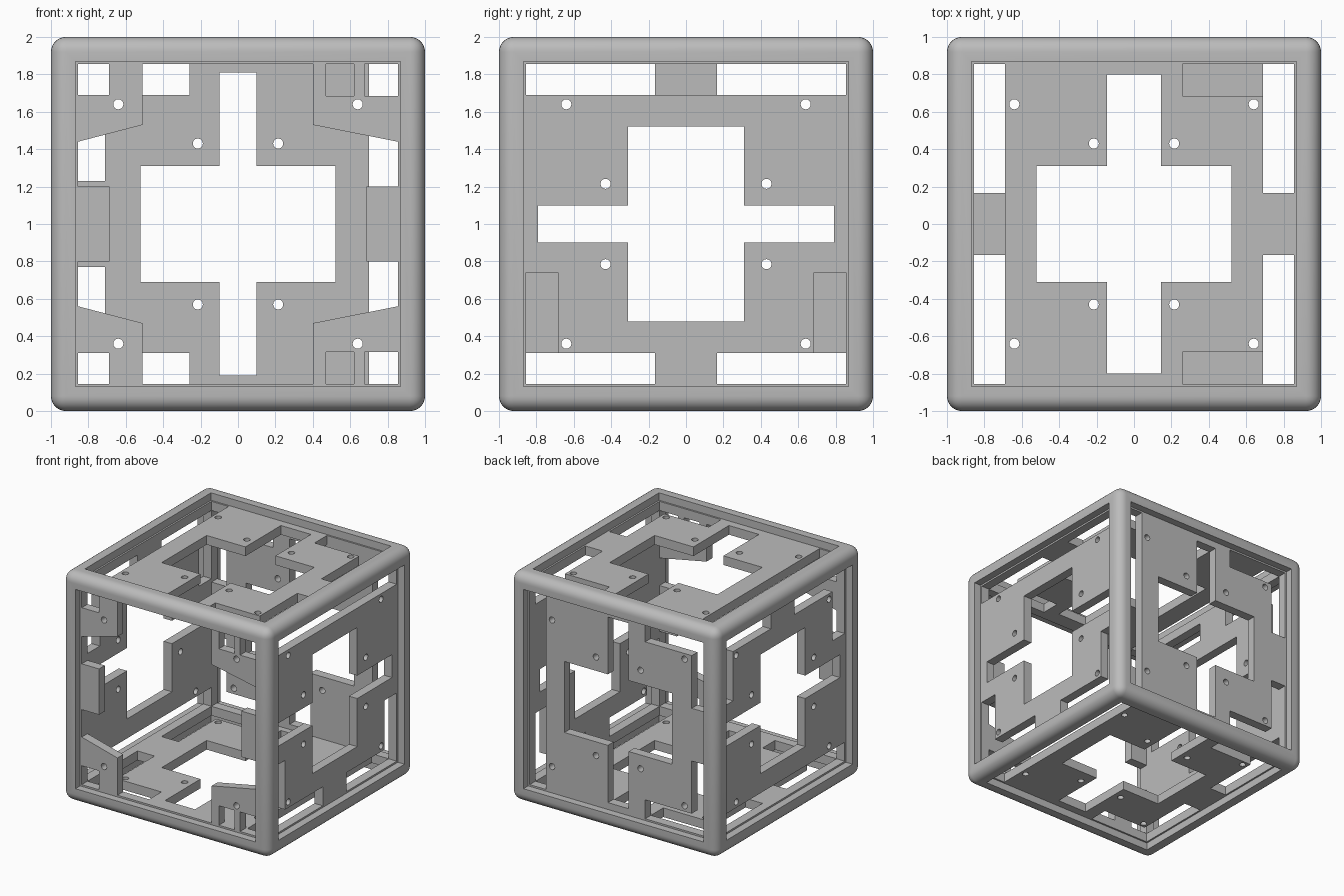
import bpy, bmesh, math
from mathutils import Matrix, Vector

if "Cube" in bpy.data.objects:
    bpy.data.objects.remove(bpy.data.objects["Cube"], do_unlink=True)

OPEN = 0.87      # half width of the outer rebate
LIP = 0.855      # half width of the inner opening
SEAT = 0.935     # outer face of every panel
THICK = 0.08
HOLE = 0.027
X, Y, Z = Vector((1, 0, 0)), Vector((0, 1, 0)), Vector((0, 0, 1))
MIDDLE = Z

grey = bpy.data.materials.new("plain_grey")
grey.use_nodes = True
grey.diffuse_color = (0.5, 0.5, 0.5, 1)
grey.node_tree.nodes["Principled BSDF"].inputs["Base Color"].default_value = (0.5, 0.5, 0.5, 1)


def add_object(name, mesh):
    obj = bpy.data.objects.new(name, mesh)
    bpy.context.collection.objects.link(obj)
    return obj


def finish(obj):
    obj.data.materials.clear()
    obj.data.materials.append(grey)
    bpy.ops.object.select_all(action="DESELECT")
    obj.select_set(True)
    bpy.context.view_layer.objects.active = obj
    bpy.ops.object.shade_smooth_by_angle(angle=math.radians(35))


def box_mesh(name, boxes, bevel=0):
    """Mesh of separate boxes given as (centre, size)."""
    bm = bmesh.new()
    for centre, size in boxes:
        bmesh.ops.create_cube(bm, size=1, matrix=Matrix.Translation(centre) @ Matrix.Diagonal((*size, 1)))
    if bevel:
        bmesh.ops.bevel(bm, geom=bm.edges[:], offset=bevel, segments=7, profile=0.5, affect="EDGES")
    mesh = bpy.data.meshes.new(name)
    bm.to_mesh(mesh)
    bm.free()
    return mesh


# Rounded cube frame, opened along each axis with a shallow rebate
frame = add_object("frame", box_mesh("frame", [(MIDDLE, (2, 2, 2))], 0.08))
cutters = []
for axis in range(3):
    through = [2 * LIP] * 3
    through[axis] = 3
    rebate = [2 * OPEN] * 3
    rebate[axis] = 0.5
    step = Vector((0, 0, 0))
    step[axis] = SEAT + 0.25
    for boxes in ([(MIDDLE, through)], [(MIDDLE + step, rebate), (MIDDLE - step, rebate)]):
        cutter = add_object("cutter", box_mesh("cutter", boxes))
        cutter.hide_render = True
        cutters.append(cutter)
        mod = frame.modifiers.new("opening", "BOOLEAN")
        mod.operation, mod.solver, mod.object = "DIFFERENCE", "EXACT", cutter
bpy.context.view_layer.update()
cut = bpy.data.meshes.new_from_object(frame.evaluated_get(bpy.context.evaluated_depsgraph_get()))
frame.modifiers.clear()
frame.data = cut
for cutter in cutters:
    bpy.data.objects.remove(cutter, do_unlink=True)
finish(frame)


def circle(u, v):
    turn = math.tau / 24
    return [(u + HOLE * math.cos(i * turn), v + HOLE * math.sin(i * turn)) for i in range(24)]


def mirrored(half):
    """Close a half outline by reflecting it in v."""
    return half + [(u, -v) for u, v in reversed(half)]


def cross(slot_u, slot_v):
    """Central window crossed by a narrow slot."""
    a, b = 0.52, 0.31
    return mirrored([(-a, b), (-slot_u, b), (-slot_u, slot_v), (slot_u, slot_v), (slot_u, b), (a, b)])


def plate(name, loops, u, v, offset):
    """Extrude flat loops lying in the u, v plane; inner loops become holes."""
    curve = bpy.data.curves.new(name, "CURVE")
    curve.dimensions, curve.fill_mode, curve.extrude = "2D", "BOTH", THICK / 2
    for loop in loops:
        spline = curve.splines.new("POLY")
        spline.points.add(len(loop) - 1)
        for point, (a, b) in zip(spline.points, loop):
            point.co = (a, b, 0, 1)
        spline.use_cyclic_u, spline.use_smooth = True, False
    source = add_object(name + "_profile", curve)
    bpy.context.view_layer.update()
    mesh = bpy.data.meshes.new_from_object(source.evaluated_get(bpy.context.evaluated_depsgraph_get()))
    bpy.data.objects.remove(source, do_unlink=True)
    bm = bmesh.new()
    bm.from_mesh(mesh)
    bmesh.ops.remove_doubles(bm, verts=bm.verts[:], dist=0.0002)
    bmesh.ops.recalc_face_normals(bm, faces=bm.faces[:])
    bm.to_mesh(mesh)
    bm.free()
    turn = Matrix((u, v, u.cross(v))).transposed().to_4x4()
    mesh.transform(Matrix.Translation(MIDDLE + offset * (SEAT - THICK / 2)) @ turn)
    finish(add_object(name, mesh))


screw_holes = [circle(su * a, sv * b) for a, b in ((0.64, 0.64), (0.215, 0.43))
               for su in (-1, 1) for sv in (-1, 1)]

# Top, bottom and side panels: one tab, two notched corners
tabbed = mirrored([(-0.69, LIP), (0.26, LIP), (0.26, 0.685), (0.69, 0.685), (0.69, 0.165), (LIP, 0.165)])
wide, narrow = cross(0.145, 0.80), cross(0.10, 0.79)
plate("top_panel", [tabbed, wide] + screw_holes, X, Y, Z)
plate("bottom_panel", [tabbed, wide] + screw_holes, -X, Y, -Z)
plate("left_panel", [tabbed, narrow] + screw_holes, -Z, Y, X)
plate("right_panel", [tabbed, narrow] + screw_holes, Z, Y, -X)

# Back panel
back = mirrored([(0.70, LIP), (-0.26, LIP), (-0.26, 0.69), (-0.71, 0.69), (-0.71, 0.23), (-LIP, 0.23)])
plate("back_panel", [back, cross(0.10, 0.81)] + screw_holes, X, Z, Y)

# Front corner brackets, with the lower pair mirrored from the upper pair
right_bracket = [(-LIP, 0.44), (-0.51, 0.53), (-0.51, LIP), (-0.69, LIP), (-0.69, 0.69), (-LIP, 0.69)]
left_bracket = [(0.4, LIP), (0.4, 0.53), (LIP, 0.44), (LIP, 0.685), (0.675, 0.685), (0.675, LIP),
                (0.62, LIP), (0.62, 0.685), (0.47, 0.685), (0.47, LIP)]
for level, s in (("upper", 1), ("lower", -1)):
    for side, outline, x in (("right", right_bracket, -0.64), ("left", left_bracket, 0.64)):
        plate(f"front_{level}_{side}_bracket", [[(u, s * v) for u, v in outline], circle(x, s * 0.64)], X, Z, -Y)

# Front middle tabs
for side, s in (("right", -1), ("left", 1)):
    plate(f"front_{side}_tab", [mirrored([(s * LIP, 0.2), (s * 0.688, 0.2)])], X, Z, -Y)
